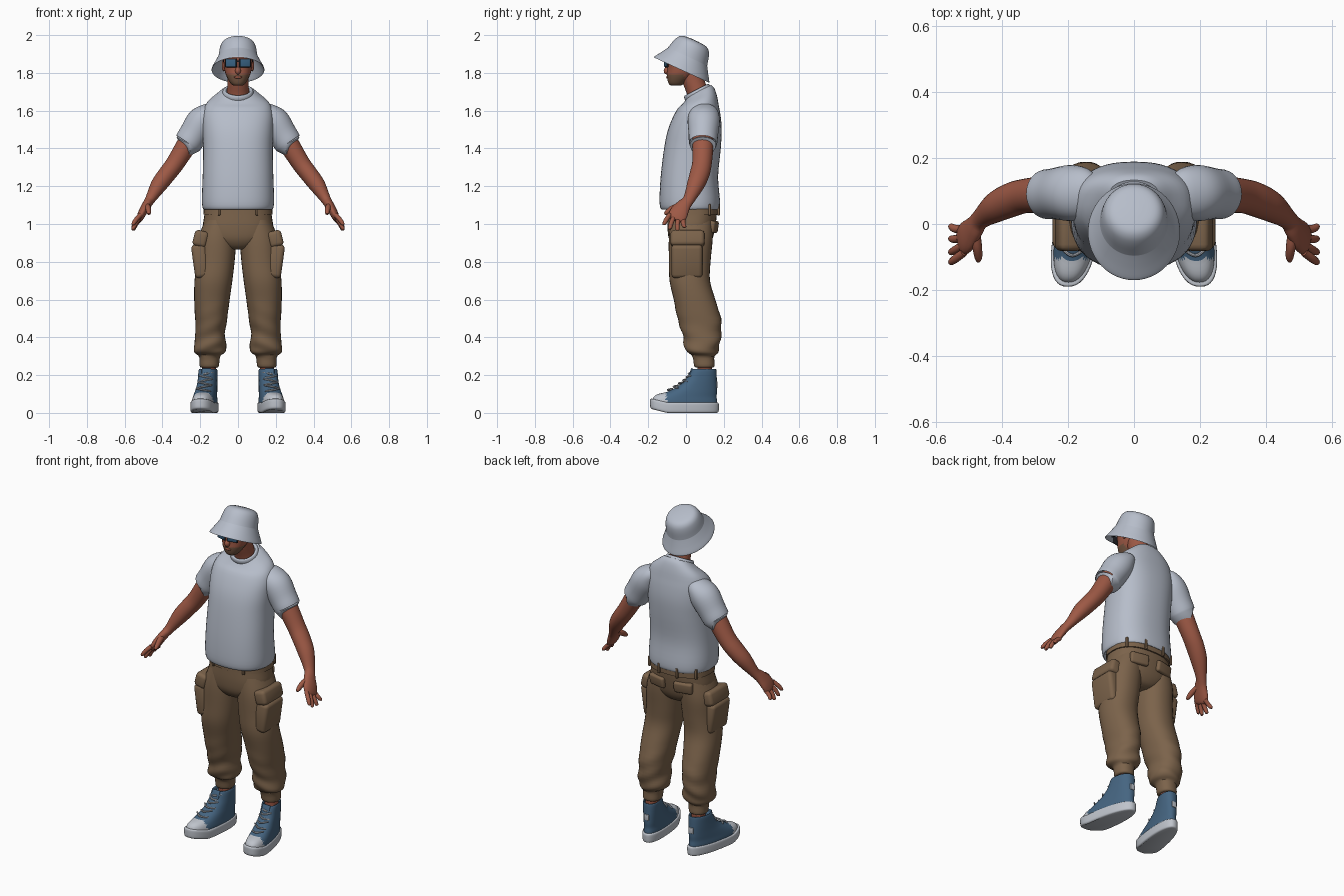
import bpy
import bmesh
from math import sin, cos, pi, radians
from mathutils import Vector, Matrix, Euler

default_cube = bpy.data.objects.get("Cube")
if default_cube:
    bpy.data.objects.remove(default_cube, do_unlink=True)


def material(name, red, green, blue):
    mat = bpy.data.materials.new(name)
    mat.use_nodes = True
    color = (red, green, blue, 1)
    mat.diffuse_color = color
    shader = mat.node_tree.nodes["Principled BSDF"]
    shader.inputs["Base Color"].default_value = color
    shader.inputs["Roughness"].default_value = .8
    return mat


cloth = material("pale grey cloth", .47, .51, .59)
brown = material("brown cotton", .2, .125, .07)
skin = material("skin", .34, .1, .06)
stubble = material("stubble", .18, .095, .055)
canvas = material("blue canvas", .06, .13, .22)
rubber = material("pale rubber", .52, .55, .6)
glass = material("blue lens", .04, .12, .22)
black = material("dark frame", .02, .02, .025)


def finish(name, bm, mats, rule=None, mirror=False, angle=40):
    """Turn a bmesh into an object, or into a mirrored left and right pair."""
    if not isinstance(mats, list):
        mats = [mats]
    bmesh.ops.recalc_face_normals(bm, faces=bm.faces)
    for face in bm.faces:
        face.smooth = True
        if rule:
            face.material_index = int(rule(face.calc_center_median()))
    for prefix in (["left_", "right_"] if mirror else [""]):
        if prefix == "right_":
            for vert in bm.verts:
                vert.co.x = -vert.co.x
            bmesh.ops.reverse_faces(bm, faces=bm.faces)
        mesh = bpy.data.meshes.new(prefix + name)
        bm.to_mesh(mesh)
        for mat in mats:
            mesh.materials.append(mat)
        mesh.set_sharp_from_angle(angle=radians(angle))
        obj = bpy.data.objects.new(prefix + name, mesh)
        bpy.context.scene.collection.objects.link(obj)
    bm.free()


def spline(rows, steps):
    """Smooth curve through rows of any width."""
    rows = [Vector(row) for row in rows]
    result = []
    for i in range(len(rows) - 1):
        a, b, c = rows[max(i - 1, 0)], rows[i], rows[i + 1]
        d = rows[min(i + 2, len(rows) - 1)]
        for k in range(steps):
            t = k / steps
            result.append((b * 2 + (c - a) * t + (a * 2 - b * 5 + c * 4 - d) * t ** 2
                           + (b * 3 - a - c * 3 + d) * t ** 3) * .5)
    return result + [rows[-1]]


def loft(name, rows, mats, level=True, power=2, sides=32, steps=4, warp=None, **options):
    """Skin rings given as x, y, z, depth radius, width radius."""
    rows = spline(rows, steps)
    centers = [Vector(row[:3]) for row in rows]
    bm = bmesh.new()
    rings = []
    for i, row in enumerate(rows):
        depth_axis, width_axis = Vector((0, 1, 0)), Vector((1, 0, 0))
        if not level:
            tangent = (centers[min(i + 1, len(rows) - 1)] - centers[max(i - 1, 0)]).normalized()
            depth_axis = (depth_axis - tangent * tangent.y).normalized()
            width_axis = tangent.cross(depth_axis)
        ring = []
        for k in range(sides):
            c, s = cos(2 * pi * k / sides), sin(2 * pi * k / sides)
            u = abs(c) ** (2 / power) * (1 if c > 0 else -1)
            v = abs(s) ** (2 / power) * (1 if s > 0 else -1)
            point = centers[i] + width_axis * (u * row[4]) + depth_axis * (v * row[3])
            ring.append(bm.verts.new(warp(point) if warp else point))
        rings.append(ring)
    for low, high in zip(rings, rings[1:]):
        for k in range(sides):
            n = (k + 1) % sides
            bm.faces.new((low[k], low[n], high[n], high[k]))
    bm.faces.new(rings[0])
    bm.faces.new(rings[-1])
    finish(name, bm, mats, **options)


def box(name, loc, size, mat, turn=(0, 0, 0), bevel=.01, **options):
    bm = bmesh.new()
    bmesh.ops.create_cube(bm, size=1, matrix=Matrix.Diagonal((*size, 1)))
    bmesh.ops.bevel(bm, geom=bm.edges[:], offset=bevel, segments=3, profile=.5, affect="EDGES")
    tilt = Euler([radians(a) for a in turn]).to_matrix().to_4x4()
    bm.transform(Matrix.Translation(loc) @ tilt)
    finish(name, bm, mat, **options)


def ball(name, loc, size, mat, **options):
    bm = bmesh.new()
    bmesh.ops.create_uvsphere(bm, u_segments=20, v_segments=12, radius=1,
                              matrix=Matrix.Translation(loc) @ Matrix.Diagonal((*size, 1)))
    finish(name, bm, mat, **options)


# Shirt body: the neck opening slopes down to the front
def neck_slope(p):
    blend = min(max((p.z - 1.62) / .08, 0), 1)
    return Vector((p.x, p.y, p.z + (p.y - .06) * .5 * blend))


loft("shirt_body", [
    (0, .022, 1.1, .13, .16), (0, .022, 1.078, .152, .182), (0, .02, 1.12, .16, .191),
    (0, .018, 1.25, .152, .187), (0, .034, 1.4, .15, .184), (0, .047, 1.5, .142, .188),
    (0, .06, 1.58, .122, .187), (0, .072, 1.64, .097, .165), (0, .075, 1.68, .077, .11),
    (0, .07, 1.7, .063, .08)], cloth, power=2.4, sides=48, warp=neck_slope)
loft("shirt_sleeve", [
    (.12, .09, 1.61, .05, .03), (.15, .094, 1.59, .075, .055), (.19, .094, 1.545, .085, .08),
    (.235, .092, 1.475, .078, .077), (.267, .09, 1.427, .074, .073), (.264, .09, 1.433, .06, .06)],
    cloth, level=False, mirror=True)
collar_place = Matrix.Translation((0, .058, 1.702)) @ Matrix.Rotation(radians(27), 4, "X")
loft("shirt_collar", [
    (0, 0, -.022, .077, .084), (0, 0, -.004, .077, .082), (0, 0, .009, .07, .075),
    (0, 0, .006, .06, .064), (0, 0, -.01, .058, .06)], cloth, warp=lambda p: collar_place @ p)

# Arms with hands
loft("arm", [
    (.22, .09, 1.5, .05, .05), (.265, .09, 1.43, .056, .054), (.33, .085, 1.325, .052, .049),
    (.375, .072, 1.265, .052, .047), (.42, .05, 1.205, .046, .043), (.465, .015, 1.13, .031, .027),
    (.485, -.012, 1.098, .038, .024), (.507, -.038, 1.058, .049, .022),
    (.521, -.05, 1.028, .045, .017), (.526, -.054, 1.018, .03, .01)],
    skin, level=False, mirror=True)
finger_tips = [(-.115, .995), (-.085, .972), (-.045, .965), (-.008, .98)]
for i, (tip_y, tip_z) in enumerate(finger_tips):
    y, z = -.086 + .024 * i, 1.05 - .008 * i
    loft("finger_%d" % (i + 1), [
        (.515, y, z, .012, .012), (.54, (y + tip_y) / 2 - .004, (z + tip_z) / 2, .0125, .012),
        (.554, tip_y, tip_z + .006, .01, .01), (.556, tip_y, tip_z, .005, .005)],
        skin, level=False, sides=12, mirror=True)
loft("thumb", [
    (.483, -.02, 1.1, .016, .015), (.476, -.065, 1.085, .017, .015),
    (.472, -.1, 1.062, .013, .012), (.472, -.113, 1.052, .006, .006)],
    skin, level=False, sides=12, mirror=True)

# Neck and head
loft("neck", [(0, .075, 1.64, .06, .065), (0, .06, 1.7, .056, .058),
              (0, .035, 1.77, .057, .056), (0, .02, 1.84, .06, .058)], skin, level=False)
loft("head", [
    (0, -.055, 1.732, .02, .018), (0, -.052, 1.738, .036, .032), (0, -.046, 1.755, .05, .046),
    (0, -.03, 1.785, .071, .062), (0, -.015, 1.82, .085, .072), (0, -.01, 1.87, .091, .076),
    (0, .005, 1.92, .083, .07), (0, .02, 1.95, .065, .055)], [skin, stubble], power=2.2, steps=6,
    rule=lambda c: c.z < 1.788 and c.y < -.01)
ball("nose", (0, -.1, 1.811), (.015, .018, .02), skin)
ball("lips", (0, -.097, 1.777), (.022, .008, .007), skin)
ball("ear", (.076, .01, 1.84), (.01, .02, .032), skin, mirror=True)

# Sunglasses
box("glasses_rim", (.037, -.103, 1.853), (.064, .008, .048), black, (0, 0, 14), .004, mirror=True)
box("glasses_lens", (.037, -.106, 1.852), (.055, .009, .039), glass, (0, 0, 14), .004, mirror=True)
box("glasses_bridge", (0, -.11, 1.862), (.022, .008, .008), black, bevel=.002)
box("glasses_temple", (.076, -.045, 1.862), (.006, .1, .01), black, (0, 0, 2), .002, mirror=True)

# Bucket hat, tipped back
hat_place = Matrix.Translation((0, -.022, 1.82)) @ Matrix.Rotation(radians(-24.6), 4, "X")
loft("bucket_hat", [
    (0, 0, .07, .1, .09), (0, 0, .002, .152, .132), (0, 0, 0, .16, .139),
    (0, 0, .034, .138, .122), (0, 0, .068, .117, .106), (0, 0, .078, .113, .103),
    (0, 0, .12, .102, .096), (0, 0, .148, .088, .085), (0, 0, .163, .065, .063),
    (0, 0, .168, .02, .02)], cloth, sides=48, warp=lambda p: hat_place @ p)

# Cargo trousers
loft("trouser_hips", [
    (0, .035, 1.13, .128, .17), (0, .033, 1.05, .13, .178), (0, .028, .98, .126, .186),
    (0, .025, .92, .115, .17), (0, .025, .88, .09, .1), (0, .025, .865, .06, .05)],
    brown, power=2.4)
loft("waistband", [(0, .035, 1.12, .13, .17), (0, .035, 1.12, .136, .178),
                   (0, .034, 1.05, .137, .184), (0, .034, 1.05, .12, .17)], brown, power=2.4, steps=1)


def folds(p):
    sag = max(0, .62 - p.z) * .018 * (p.z > .3)
    return p + Vector((.4 * sin(p.z * 60 + p.y * 20), sin(p.z * 70 + p.x * 30), 0)) * sag


loft("trouser_leg", [
    (.095, .03, 1.02, .11, .08), (.11, .025, .92, .116, .1), (.118, .02, .8, .11, .1),
    (.13, .02, .7, .107, .1), (.138, .045, .6, .11, .094), (.142, .07, .5, .115, .085),
    (.147, .083, .42, .103, .078), (.148, .085, .36, .094, .085), (.148, .085, .322, .082, .082),
    (.15, .092, .298, .058, .056), (.152, .097, .25, .054, .051), (.152, .097, .24, .044, .042)],
    brown, power=2.2, warp=folds, mirror=True)
box("cargo_pocket", (.198, .005, .805), (.08, .165, .18), brown, (0, 8, 0), .022, mirror=True)
box("cargo_flap", (.198, .008, .922), (.075, .18, .085), brown, (0, -14, 0), .02, mirror=True)
box("back_pocket_flap", (.085, .145, .985), (.11, .035, .065), brown, (-8, 0, -12), .012, mirror=True)
for i, (x, y) in enumerate([(.06, .172), (.155, .125), (.1, -.09)]):
    box("belt_loop_%d" % (i + 1), (x, y, 1.075), (.014, .014, .06), brown, bevel=.004, mirror=True)

# Ankles
loft("ankle", [(.152, .097, .29, .042, .04), (.153, .1, .22, .039, .037),
               (.155, .1, .17, .04, .038)], skin, mirror=True)


# High-top shoes: wider and turned outward at the toe, which lifts a little
def foot_shape(p):
    return Vector((.172 + p.x * (1 - .8 * p.y) - .15 * p.y, p.y,
                   p.z + .25 * max(0, -.1 - p.y)))


loft("shoe_sole", [
    (0, -.008, 0, .17, .056), (0, -.008, .006, .18, .064), (0, -.008, .03, .182, .066),
    (0, -.008, .05, .181, .065), (0, -.008, .055, .174, .058)], rubber,
    power=2.4, sides=48, warp=foot_shape, mirror=True)
loft("shoe_upper", [
    (0, -.008, .03, .172, .058), (0, -.005, .06, .17, .06), (0, .005, .085, .157, .058),
    (0, .033, .112, .131, .056), (0, .06, .14, .104, .054), (0, .082, .18, .081, .053),
    (0, .093, .225, .068, .052), (0, .095, .23, .06, .045), (0, .097, .215, .045, .042)],
    [canvas, rubber], power=2.3, sides=48, warp=foot_shape, mirror=True,
    rule=lambda c: c.y < -.105 and c.z < .13)
box("shoe_tongue", (.167, .026, .212), (.05, .014, .05), canvas, (-20, 0, 0), .005, mirror=True)
box("heel_patch", (.148, .163, .15), (.03, .008, .035), rubber, bevel=.003, mirror=True)
for i, y in enumerate([-.092, -.062, -.034, -.011, .006, .018]):
    z = .122 + .017 * i
    slant = .007 * (-1) ** i
    loft("shoe_lace_%d" % (i + 1), [
        (-.036, y + .02, z - slant, .004, .004), (0, y - .004, z, .005, .005),
        (.036, y + .02, z + slant, .004, .004)],
        rubber, level=False, sides=8, warp=foot_shape, mirror=True)
